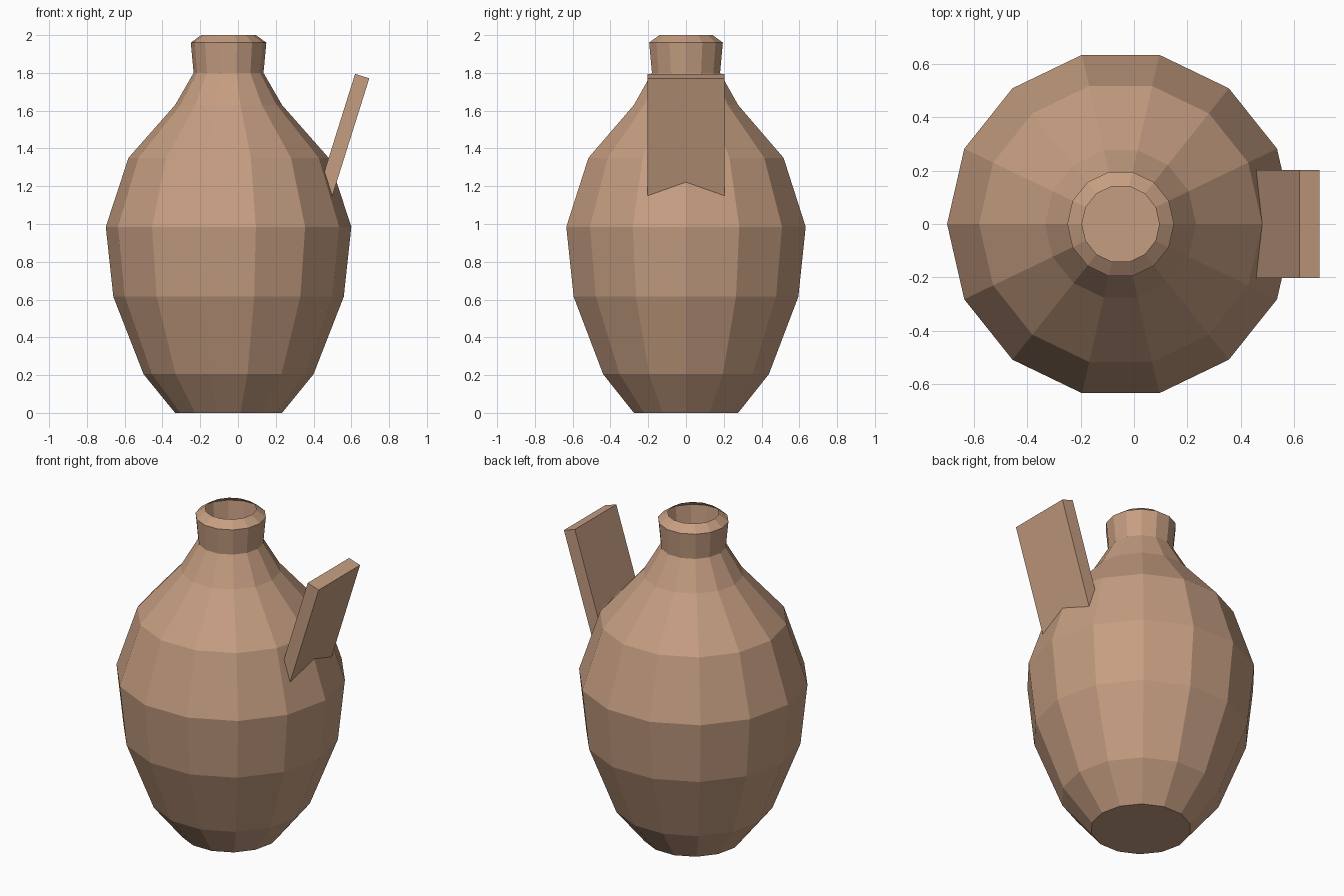
import bpy, bmesh, math
from mathutils import Vector

cube = bpy.data.objects.get("Cube")
if cube:
    bpy.data.objects.remove(cube, do_unlink=True)

SIDES = 14
AXIS_X = -0.05

clay = bpy.data.materials.new("clay_brown")
clay.use_nodes = True
colour = (0.56, 0.34, 0.22, 1)
clay.diffuse_color = colour
clay.node_tree.nodes["Principled BSDF"].inputs["Base Color"].default_value = colour


def add_object(name, bm):
    """Turn a bmesh into a flat-shaded clay object."""
    mesh = bpy.data.meshes.new(name)
    bm.to_mesh(mesh)
    bm.free()
    mesh.materials.append(clay)
    obj = bpy.data.objects.new(name, mesh)
    bpy.context.collection.objects.link(obj)
    return obj


def lathe(name, profile):
    """Thin-walled turned shape with a closed base and an open mouth."""
    bm = bmesh.new()
    rings = []
    for radius, z in profile:
        angles = [2 * math.pi * i / SIDES for i in range(SIDES)]
        rings.append([bm.verts.new((AXIS_X + radius * math.cos(a),
                                    radius * math.sin(a), z)) for a in angles])
    for low, high in zip(rings, rings[1:]):
        for i in range(SIDES):
            j = (i + 1) % SIDES
            bm.faces.new((low[i], low[j], high[j], high[i]))
    bm.faces.new(rings[0][::-1])
    return add_object(name, bm)


# Jug: base, belly, shoulder, neck and bevelled lip
lathe("jug_body", [
    (0.283, 0.0), (0.45, 0.205), (0.61, 0.615), (0.65, 0.985), (0.53, 1.35),
    (0.283, 1.63), (0.185, 1.80), (0.20, 1.96), (0.145, 2.0),
])

# Slanted slab spout, its lower end buried in the shoulder
bm = bmesh.new()
top_inner, top_outer = Vector((0.62, 0, 1.795)), Vector((0.695, 0, 1.771))
down = Vector((-0.3145, 0, -1)) * 0.72
section = [top_inner, top_outer, top_outer + down, top_inner + down]
sides = [[bm.verts.new(p + Vector((0, y, 0))) for p in section] for y in (-0.203, 0.203)]
bm.faces.new(sides[0])
bm.faces.new(sides[1][::-1])
for i in range(4):
    j = (i + 1) % 4
    bm.faces.new((sides[0][i], sides[1][i], sides[1][j], sides[0][j]))
bmesh.ops.recalc_face_normals(bm, faces=bm.faces)
add_object("spout_slab", bm)
